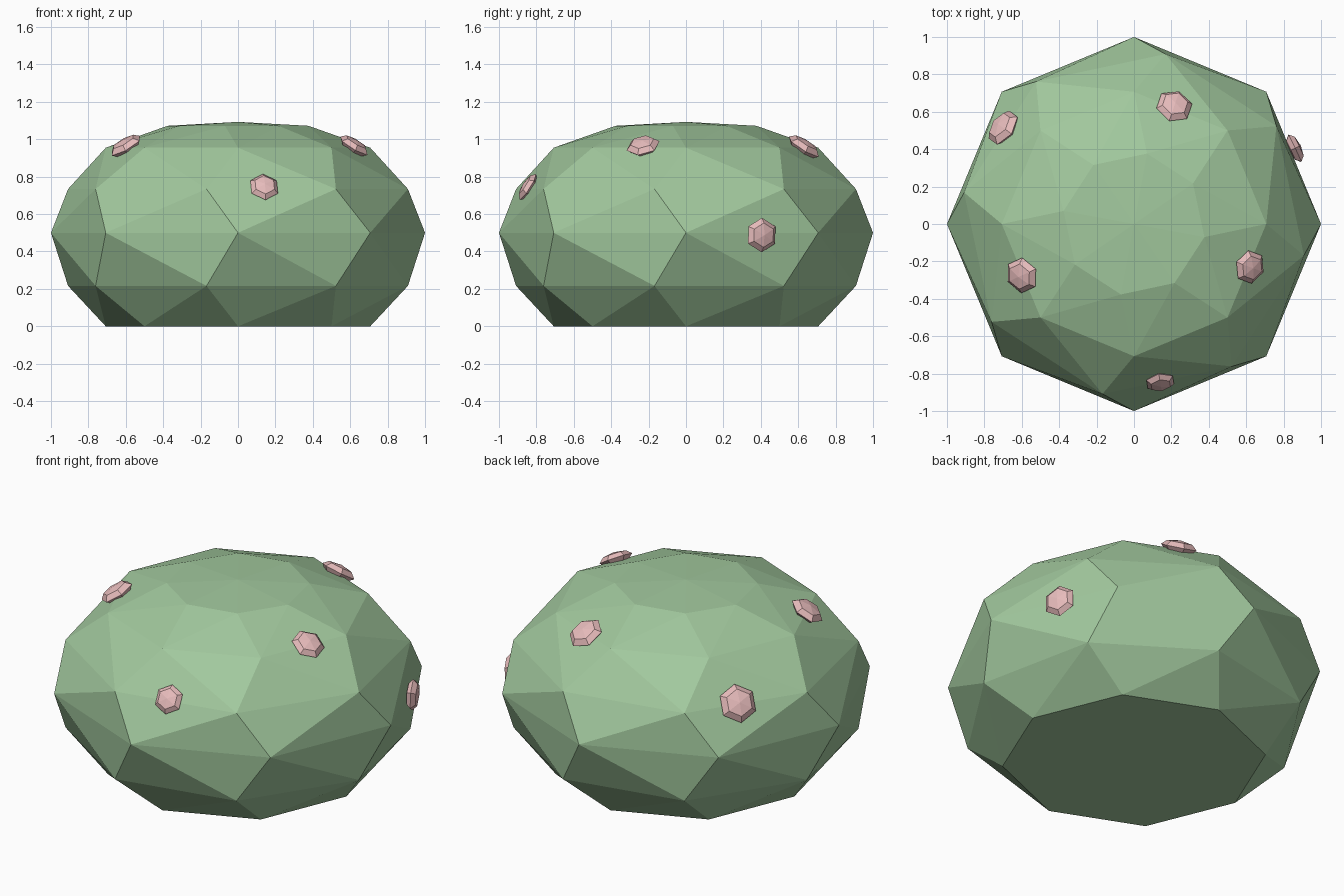
import bpy, bmesh
from math import sin, cos, radians
from mathutils import Vector, Matrix

if "Cube" in bpy.data.objects:
    bpy.data.objects.remove(bpy.data.objects["Cube"])


def finish(name, bm, colour):
    bmesh.ops.recalc_face_normals(bm, faces=bm.faces)
    mesh = bpy.data.meshes.new(name)
    bm.to_mesh(mesh)
    bm.free()
    mat = bpy.data.materials.get(colour[0]) or bpy.data.materials.new(colour[0])
    mat.diffuse_color = colour[1]
    mat.use_nodes = True
    mat.node_tree.nodes["Principled BSDF"].inputs["Base Color"].default_value = mat.diffuse_color
    mesh.materials.append(mat)
    obj = bpy.data.objects.new(name, mesh)
    bpy.context.collection.objects.link(obj)
    return obj


GREEN = ("leaf_green", (0.36, 0.58, 0.34, 1))
PINK = ("blossom_pink", (0.80, 0.50, 0.50, 1))

# Bush body: eight-sided rings (radius, height, twist), every other ring twisted
TWIST = -10.5
RINGS = [(0.707, 0.0, 0), (0.924, 0.216, TWIST), (1.0, 0.5, 0),
         (0.924, 0.734, TWIST), (0.707, 0.955, 0), (0.383, 1.072, TWIST)]
bm = bmesh.new()
rings = []
for r, z, t in RINGS:
    angles = [radians(45 * i + t) for i in range(8)]
    rings.append([bm.verts.new((r * cos(a), r * sin(a), z)) for a in angles])

# Triangulated bands, split along the shorter diagonal
for k in range(5):
    even, odd = (rings[k], rings[k + 1]) if k % 2 == 0 else (rings[k + 1], rings[k])
    for i in range(8):
        j = (i + 1) % 8
        bm.faces.new((even[i], odd[i], odd[j]))
        bm.faces.new((even[i], odd[j], even[j]))

# Flat base and low peak
bm.faces.new(rings[0])
top = bm.verts.new((0, 0, 1.093))
for i in range(8):
    bm.faces.new((rings[5][i], rings[5][(i + 1) % 8], top))
finish("bush_body", bm, GREEN)

# Blossoms: flattened six-sided beads lying on the surface (position, radius)
BLOSSOMS = [((0.14, -0.845, 0.745), 0.082), ((0.86, 0.405, 0.488), 0.092),
            ((0.62, -0.23, 0.965), 0.092), ((-0.60, -0.275, 0.965), 0.098),
            ((0.215, 0.63, 0.96), 0.100), ((-0.70, 0.515, 0.745), 0.106)]
for n, (p, r) in enumerate(BLOSSOMS, 1):
    pos = Vector(p)
    normal = Vector((pos.x, pos.y, (pos.z - 0.5) / 0.45)).normalized()
    side = Vector((-pos.y, pos.x, 0)).normalized()
    rot = Matrix((side, normal.cross(side), normal)).transposed().to_4x4()
    bm = bmesh.new()
    bmesh.ops.create_uvsphere(bm, u_segments=6, v_segments=4, radius=r)
    bmesh.ops.transform(bm, verts=bm.verts,
                        matrix=Matrix.Translation(pos) @ rot @ Matrix.Diagonal((1, 1, 0.38, 1)))
    finish(f"blossom_{n}", bm, PINK)
